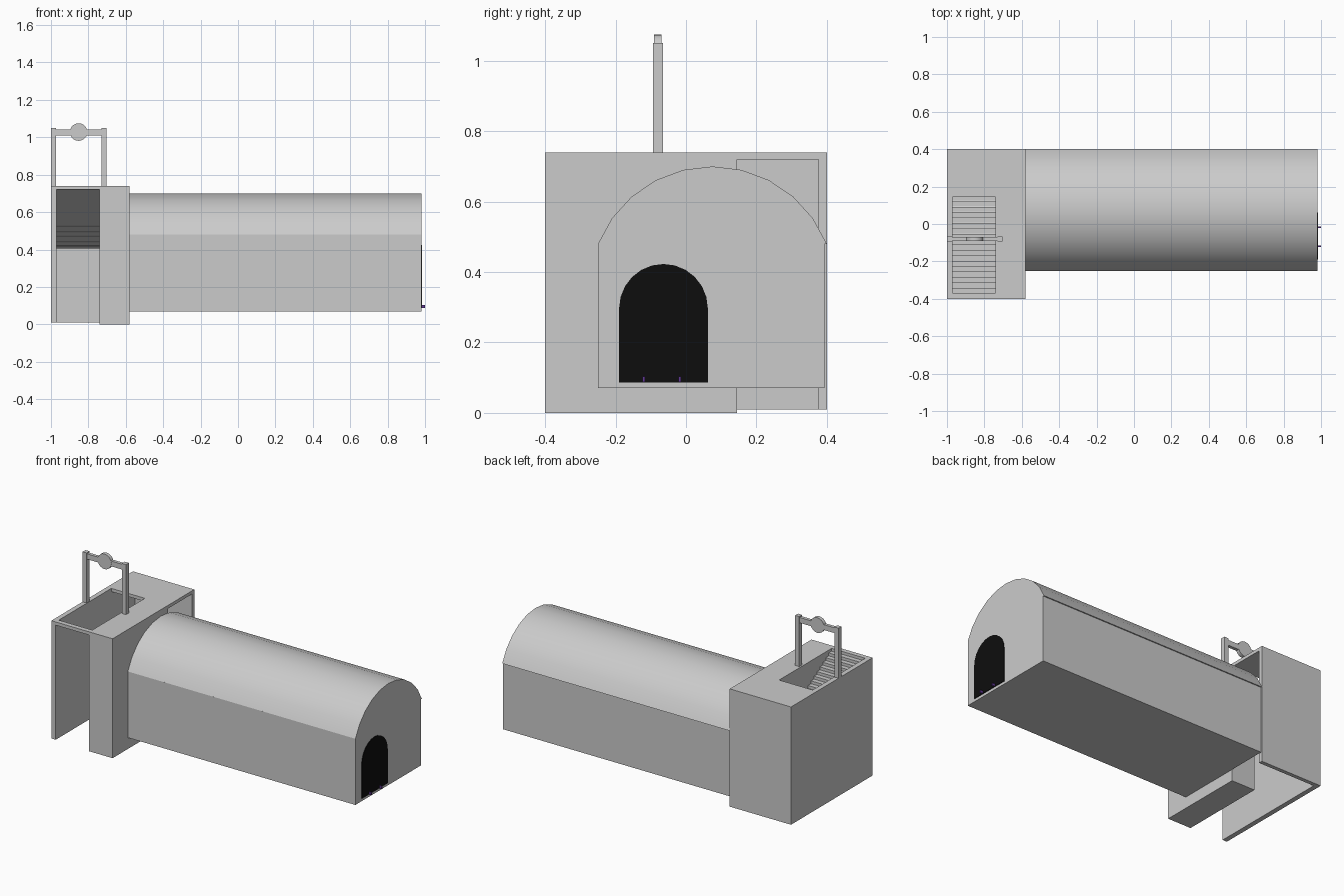
import bpy, math

if "Cube" in bpy.data.objects:
    bpy.data.objects.remove(bpy.data.objects["Cube"])


def mesh_object(name, verts, faces, color=None):
    mesh = bpy.data.meshes.new(name)
    mesh.from_pydata(verts, [], faces)
    obj = bpy.data.objects.new(name, mesh)
    bpy.context.collection.objects.link(obj)
    if color:
        mat = bpy.data.materials.get(name + "_mat") or bpy.data.materials.new(name + "_mat")
        mat.diffuse_color = color
        mat.use_nodes = True
        mat.node_tree.nodes["Principled BSDF"].inputs["Base Color"].default_value = mat.diffuse_color
        mesh.materials.append(mat)
    return obj


def prism(name, pts, a, b, axis="x", color=None):
    """Extrude a closed profile along x (profile in y,z) or y (profile in x,z)."""
    n = len(pts)
    place = (lambda p, t: (t, p[0], p[1])) if axis == "x" else (lambda p, t: (p[0], t, p[1]))
    verts = [place(p, a) for p in pts] + [place(p, b) for p in pts]
    faces = [[i, (i + 1) % n, n + (i + 1) % n, n + i] for i in range(n)]
    faces += [list(range(n))[::-1], list(range(n, 2 * n))]
    if axis == "x":
        faces = [f[::-1] for f in faces] if a > b else faces
    else:
        faces = [f[::-1] for f in faces]
    return mesh_object(name, verts, faces, color)


def box(name, x0, x1, y0, y1, z0, z1, color=None):
    return prism(name, [(y0, z0), (y1, z0), (y1, z1), (y0, z1)], x0, x1, "x", color)


def arc(cy, cz, r, half, n):
    """Arc points from right (+) to left (-), over the top."""
    return [(cy + r * math.sin(half - 2 * half * i / n),
             cz + r * math.cos(half - 2 * half * i / n)) for i in range(n + 1)]


def smooth(obj):
    bpy.ops.object.select_all(action="DESELECT")
    obj.select_set(True)
    bpy.context.view_layer.objects.active = obj
    bpy.ops.object.shade_smooth_by_angle(angle=math.radians(30))


# Tunnel: straight lower walls with a slightly wider vaulted roof
box("tunnel_walls", -0.58, 0.98, -0.25, 0.393, 0.07, 0.48)
vault = arc(0.075, 0.35, 0.35, math.asin(0.325 / 0.35), 10)
smooth(prism("tunnel_vault", vault, -0.58, 0.98))

# Dark portal and the two rails sticking out of it
portal = [(-0.19, 0.087), (0.062, 0.087)] + arc(-0.064, 0.297, 0.126, math.pi / 2, 12)
prism("portal", portal, 0.978, 0.984, "x", (0.004, 0.004, 0.004, 1))
for y in (-0.12, -0.018):
    box("rail", 0.97, 1.0, y - 0.004, y + 0.004, 0.088, 0.103, (0.12, 0.04, 0.3, 1))

# Entrance hall: outer wall, back wall, solid block beside the stairs
box("outer_wall", -1.0, -0.97, -0.4, 0.4, 0.01, 0.74)
box("back_wall", -0.97, -0.58, 0.376, 0.4, 0.01, 0.74)
box("side_block", -0.74, -0.58, -0.4, 0.145, 0.0, 0.74)

# Roof slab over the hall and the front lip above the stairs
box("hall_roof", -0.97, -0.58, 0.145, 0.376, 0.72, 0.74)
box("stair_lip", -0.97, -0.74, -0.4, -0.37, 0.72, 0.74)

# Stairs descending from the front lip to the back
steps, run, drop = 18, 0.52 / 18, 0.32 / 18
profile = [(-0.37, 0.72), (0.15, 0.405)]
for i in reversed(range(steps)):
    z = 0.74 - i * drop
    profile += [(-0.37 + (i + 1) * run, z - drop), (-0.37 + i * run, z - drop)]
prism("stairs", profile, -0.97, -0.74)

# Sign frame: two posts, crossbar and round plate
for x in (-1.0, -0.73):
    box("sign_post", x, x + 0.028, -0.094, -0.066, 0.735, 1.05)
box("sign_bar", -0.98, -0.72, -0.09, -0.07, 1.01, 1.043)
disc = [(-0.852 + 0.047 * math.cos(2 * math.pi * i / 20),
         1.028 + 0.047 * math.sin(2 * math.pi * i / 20)) for i in range(20)]
smooth(prism("sign_disc", disc, -0.091, -0.069, "y"))
